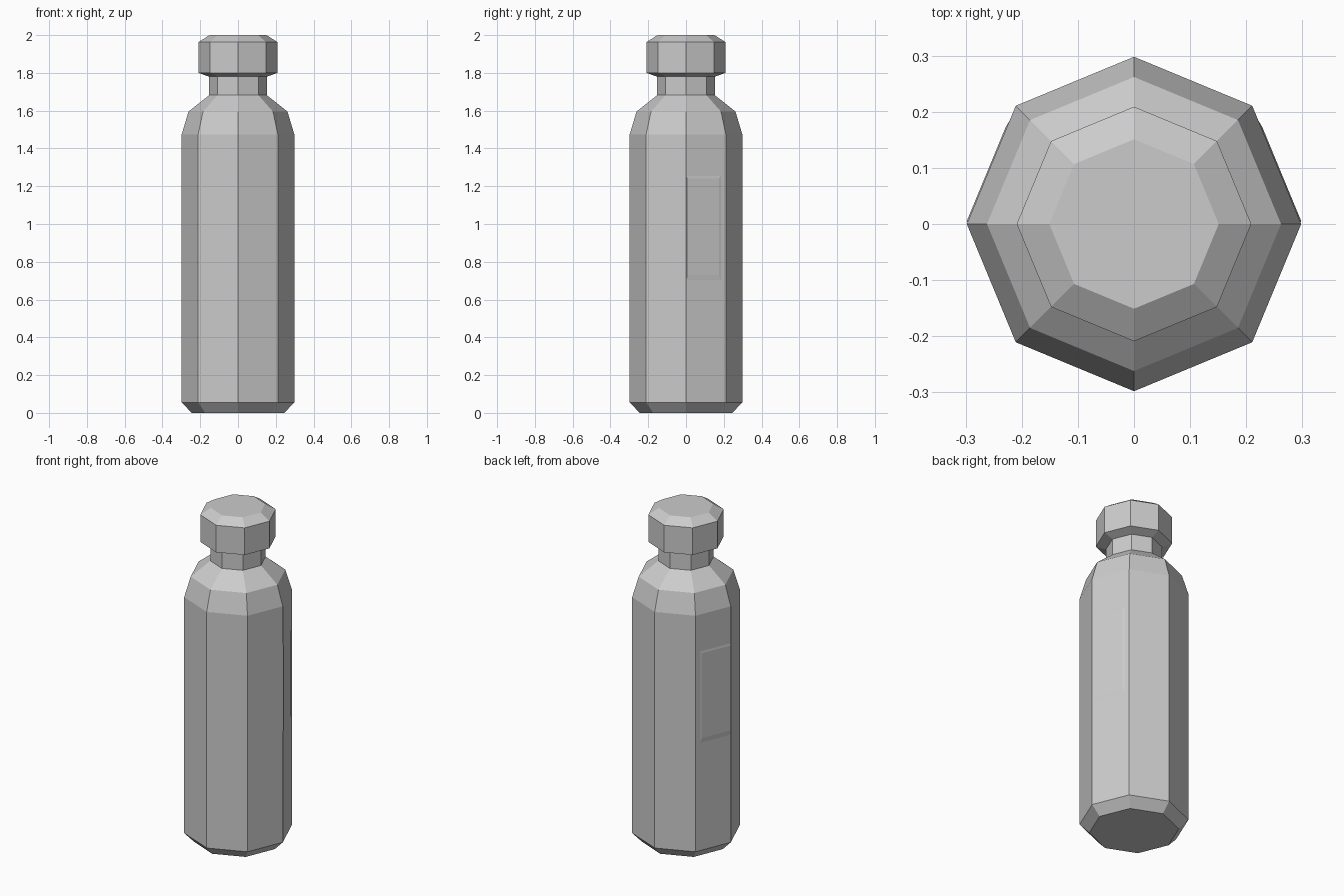
import bpy
import bmesh
from math import cos, sin, pi
from mathutils import Vector

SIDES = 8
BODY_R = 0.298

if "Cube" in bpy.data.objects:
    bpy.data.objects.remove(bpy.data.objects["Cube"], do_unlink=True)

# One plain grey for the whole bottle
grey = bpy.data.materials.new("bottle grey")
grey.use_nodes = True
colour = (0.6, 0.6, 0.6, 1)
grey.diffuse_color = colour
grey.node_tree.nodes["Principled BSDF"].inputs["Base Color"].default_value = colour


def finish(name, bm):
    bmesh.ops.recalc_face_normals(bm, faces=bm.faces)
    mesh = bpy.data.meshes.new(name)
    bm.to_mesh(mesh)
    bm.free()
    mesh.materials.append(grey)
    obj = bpy.data.objects.new(name, mesh)
    bpy.context.collection.objects.link(obj)
    return obj


def turned(name, profile):
    """Stack octagonal rings from (radius, height) pairs and close both ends."""
    bm = bmesh.new()
    rings = [[bm.verts.new((r * cos(2 * pi * i / SIDES), r * sin(2 * pi * i / SIDES), z))
              for i in range(SIDES)] for r, z in profile]
    for low, high in zip(rings, rings[1:]):
        for i in range(SIDES):
            j = (i + 1) % SIDES
            bm.faces.new((low[i], low[j], high[j], high[i]))
    bm.faces.new(rings[0])
    bm.faces.new(rings[-1])
    return finish(name, bm)


# Body with bevelled base, two-step shoulder and straight neck
turned("bottle_body", [(0.245, 0), (BODY_R, 0.055), (BODY_R, 1.475),
                       (0.262, 1.595), (0.153, 1.682), (0.153, 1.79)])

# Cap with bevelled rims
turned("bottle_cap", [(0.153, 1.78), (0.209, 1.80), (0.209, 1.963), (0.151, 2.0)])


def side_panel(name, side):
    """Very shallow raised panel on the rear facet of one side."""
    start = Vector((side * BODY_R, 0, 0))
    end = Vector((side * BODY_R * cos(pi / 4), BODY_R * sin(pi / 4), 0))
    out = (start + end).normalized()
    bm = bmesh.new()

    def rect(t0, t1, z0, z1, lift):
        return [bm.verts.new(start.lerp(end, t) + out * lift + Vector((0, 0, z)))
                for t, z in ((t0, z0), (t1, z0), (t1, z1), (t0, z1))]

    base = rect(0.01, 0.9, 0.69, 1.26, -0.001)
    face = rect(0.02, 0.82, 0.73, 1.24, 0.002)
    bm.faces.new(base)
    bm.faces.new(face)
    for i in range(4):
        j = (i + 1) % 4
        bm.faces.new((base[i], base[j], face[j], face[i]))
    return finish(name, bm)


side_panel("left_panel", 1)
side_panel("right_panel", -1)
